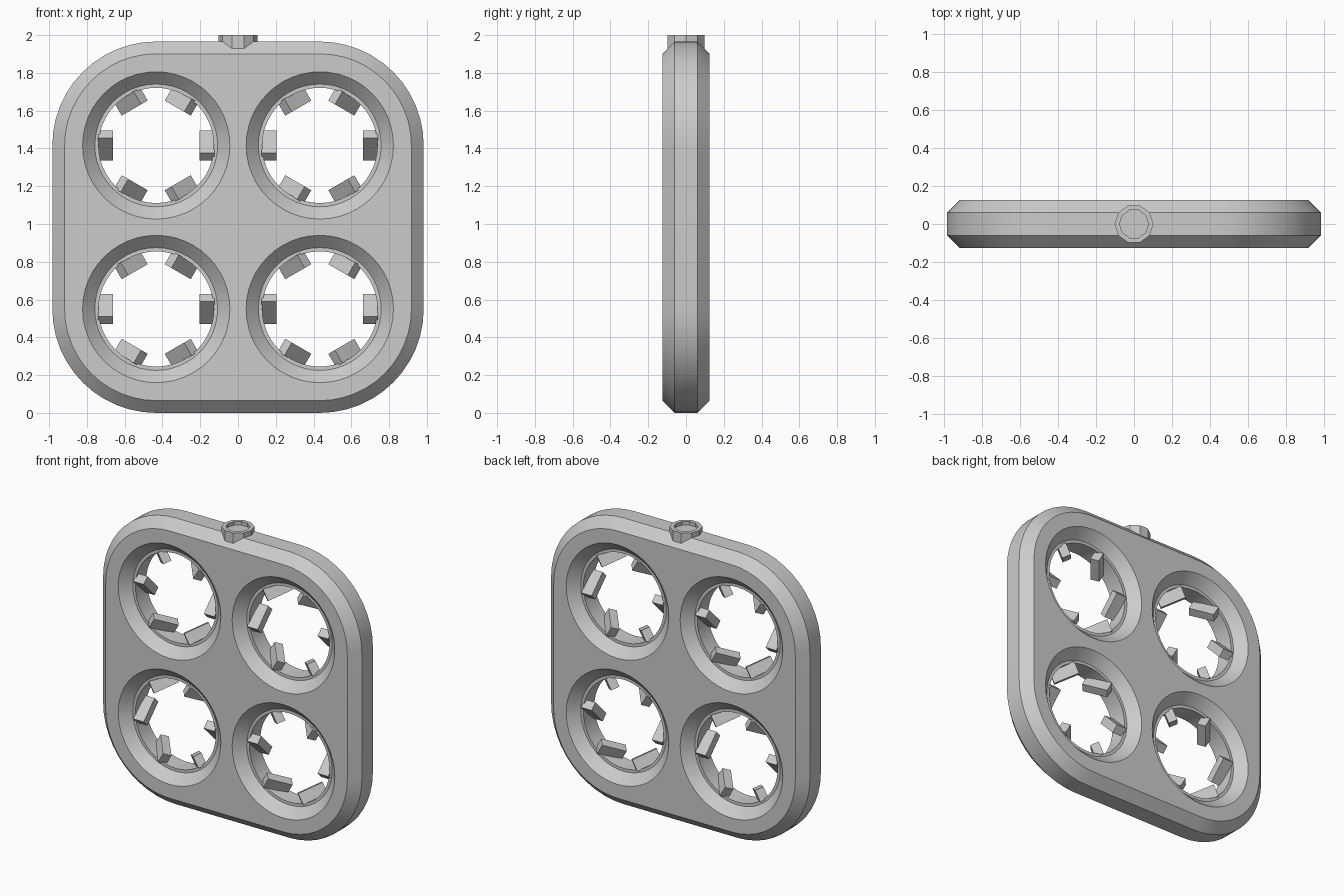
import bpy, bmesh, math
from mathutils import Matrix, Vector

if "Cube" in bpy.data.objects:
    bpy.data.objects.remove(bpy.data.objects["Cube"])

HALF, MID_Z = 0.983, 0.983      # frame half size and centre height
FAN = 0.433                     # fan centre offset, also the corner arc centre
DEEP, RIM = 0.125, 0.06         # half depths: at the faces and at the chamfer edge


def finish(bm, name, smooth=False):
    bmesh.ops.recalc_face_normals(bm, faces=bm.faces)
    me = bpy.data.meshes.new(name)
    bm.to_mesh(me)
    bm.free()
    ob = bpy.data.objects.new(name, me)
    bpy.context.collection.objects.link(ob)
    if smooth:
        bpy.ops.object.select_all(action='DESELECT')
        ob.select_set(True)
        bpy.context.view_layer.objects.active = ob
        bpy.ops.object.shade_smooth_by_angle(angle=math.radians(30))
    return ob


def rounded_square(r, n=12):
    pts = []
    for q, (sx, sz) in enumerate([(1, 1), (-1, 1), (-1, -1), (1, -1)]):
        for i in range(n + 1):
            a = math.pi / 2 * (q + i / n)
            pts.append((sx * FAN + r * math.cos(a), sz * FAN + r * math.sin(a)))
    return pts


def circle(cx, cz, r, n=48):
    return [(cx + r * math.cos(2 * math.pi * i / n),
             cz + r * math.sin(2 * math.pi * i / n)) for i in range(n)]


def skin(bm, rings):
    """Join successive (points, y) rings with quads; return first and last ring edges."""
    loops = [[bm.verts.new((x, y, z + MID_Z)) for x, z in pts] for pts, y in rings]
    n = len(loops[0])
    for a, b in zip(loops, loops[1:]):
        for i in range(n):
            j = (i + 1) % n
            bm.faces.new((a[i], a[j], b[j], b[i]))
    return [[bm.edges.get((l[i], l[(i + 1) % n])) for i in range(n)]
            for l in (loops[0], loops[-1])]


# Frame: chamfered rounded square with four stepped openings
bm = bmesh.new()
R = HALF - FAN
c = DEEP - RIM
front, back = skin(bm, [(rounded_square(R - c), -DEEP), (rounded_square(R), -RIM),
                        (rounded_square(R), RIM), (rounded_square(R - c), DEEP)])
profile = [(0.39, -DEEP), (0.325, -RIM), (0.305, -RIM),
           (0.305, RIM), (0.325, RIM), (0.39, DEEP)]
for sx in (-1, 1):
    for sz in (-1, 1):
        f, b = skin(bm, [(circle(sx * FAN, sz * FAN, r), y) for r, y in profile])
        front += f
        back += b
for edges, d in ((front, -1), (back, 1)):
    bmesh.ops.triangle_fill(bm, edges=edges, use_beauty=True, normal=(0, d, 0))
bmesh.ops.dissolve_limit(bm, angle_limit=0.001, verts=[],
                         edges=[e for e in bm.edges if len(e.link_faces) == 2
                                and abs(abs(e.verts[0].co.y) - DEEP) < 1e-4
                                and abs(e.verts[0].co.y - e.verts[1].co.y) < 1e-4
                                and e not in front and e not in back])
finish(bm, "frame", smooth=True)

# Fan blades: six pitched slats per opening, neighbours turn opposite ways
for sx in (-1, 1):
    for sz in (-1, 1):
        bm = bmesh.new()
        for i in range(6):
            m = (Matrix.Translation((sx * FAN, 0, MID_Z + sz * FAN))
                 @ Matrix.Rotation(math.radians(60 * i), 4, 'Y')
                 @ Matrix.Translation((0.268, 0, 0))
                 @ Matrix.Rotation(math.radians(sx * sz * 45), 4, 'X')
                 @ Matrix.Diagonal((0.08, 0.057, 0.168, 1)))
            bmesh.ops.create_cube(bm, size=1, matrix=m)
        finish(bm, "fan_blades_%s_%s" % ("right" if sx > 0 else "left",
                                         "upper" if sz > 0 else "lower"))

# Socket on the top edge: ten-sided cup with a shallow recess
bm = bmesh.new()
cup = [[bm.verts.new((r * math.cos(math.tau * i / 10), r * math.sin(math.tau * i / 10), z))
        for i in range(10)]
       for r, z in [(0.102, 1.92), (0.102, 2.0), (0.076, 2.0), (0.076, 1.975)]]
for a, b in zip(cup, cup[1:]):
    for i in range(10):
        j = (i + 1) % 10
        bm.faces.new((a[i], a[j], b[j], b[i]))
bm.faces.new(cup[-1])
bm.faces.new(cup[0][::-1])
finish(bm, "top_socket")
